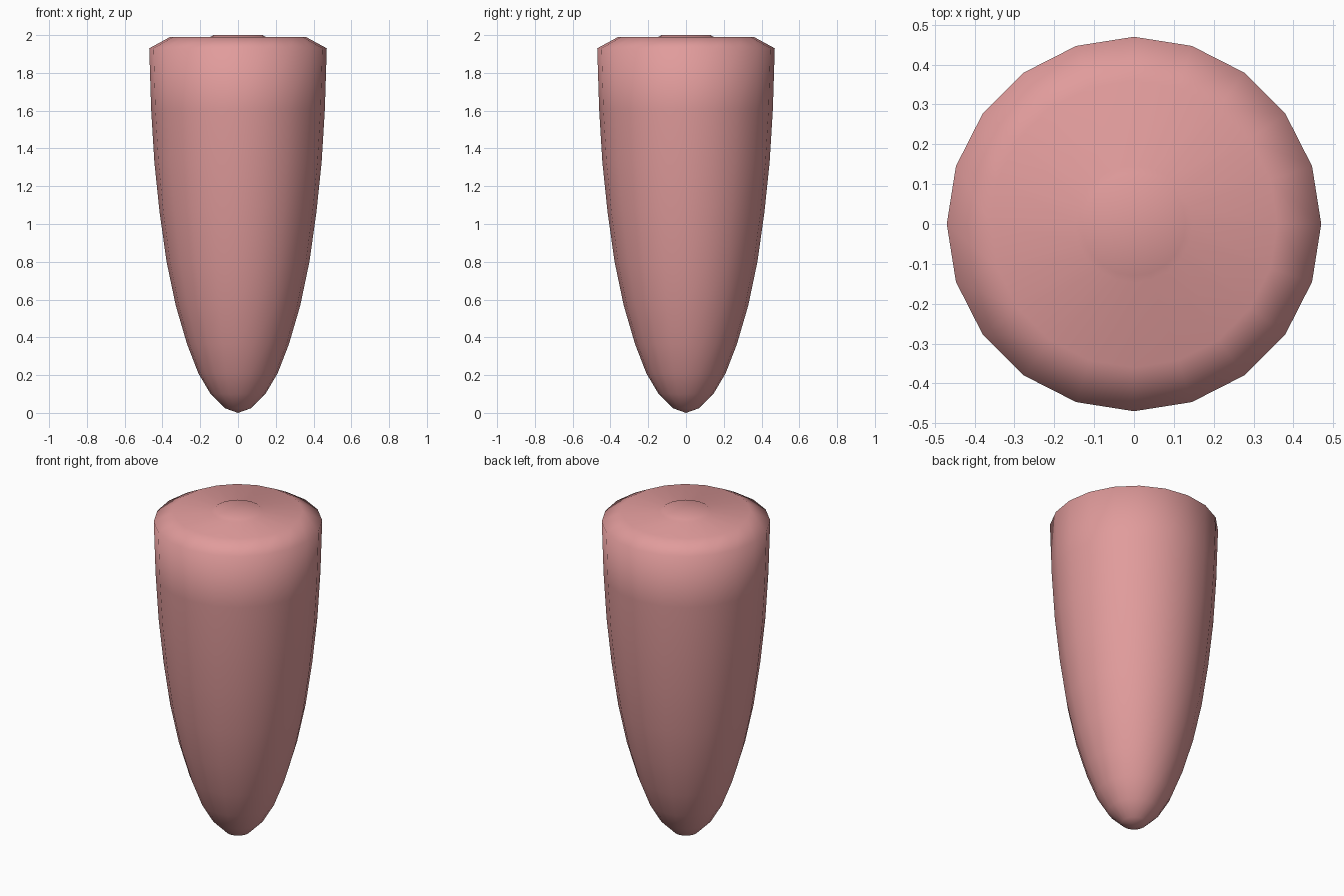
import bpy, math

if "Cube" in bpy.data.objects:
    bpy.data.objects.remove(bpy.data.objects["Cube"])

SIDES = 20

# Half profile (radius, height) from the rounded tip to the raised cap centre
profile = [
    (0.07, 0.025), (0.145, 0.10), (0.21, 0.21), (0.27, 0.365), (0.33, 0.57),
    (0.378, 0.80), (0.415, 1.06), (0.443, 1.33), (0.46, 1.61), (0.47, 1.93),
    (0.36, 1.99), (0.147, 1.99), (0.13, 2.0),
]

# Rings of vertices plus one pole at each end
verts = [(r * math.cos(2 * math.pi * i / SIDES), r * math.sin(2 * math.pi * i / SIDES), z)
         for r, z in profile for i in range(SIDES)]
bottom, top = len(verts), len(verts) + 1
verts += [(0, 0, 0), (0, 0, 2.0)]

# Side quads and the two end fans
faces = []
last = (len(profile) - 1) * SIDES
for i in range(SIDES):
    j = (i + 1) % SIDES
    faces.append((bottom, j, i))
    faces.append((top, last + i, last + j))
    for k in range(0, last, SIDES):
        faces.append((k + i, k + j, k + SIDES + j, k + SIDES + i))

mesh = bpy.data.meshes.new("tapered_body")
mesh.from_pydata(verts, [], faces)
mesh.shade_smooth()
body = bpy.data.objects.new("tapered_body", mesh)
bpy.context.collection.objects.link(body)

# Soft pink finish
pink = bpy.data.materials.new("pink")
pink.diffuse_color = (0.75, 0.33, 0.33, 1)
pink.use_nodes = True
pink.node_tree.nodes["Principled BSDF"].inputs["Base Color"].default_value = pink.diffuse_color
mesh.materials.append(pink)
